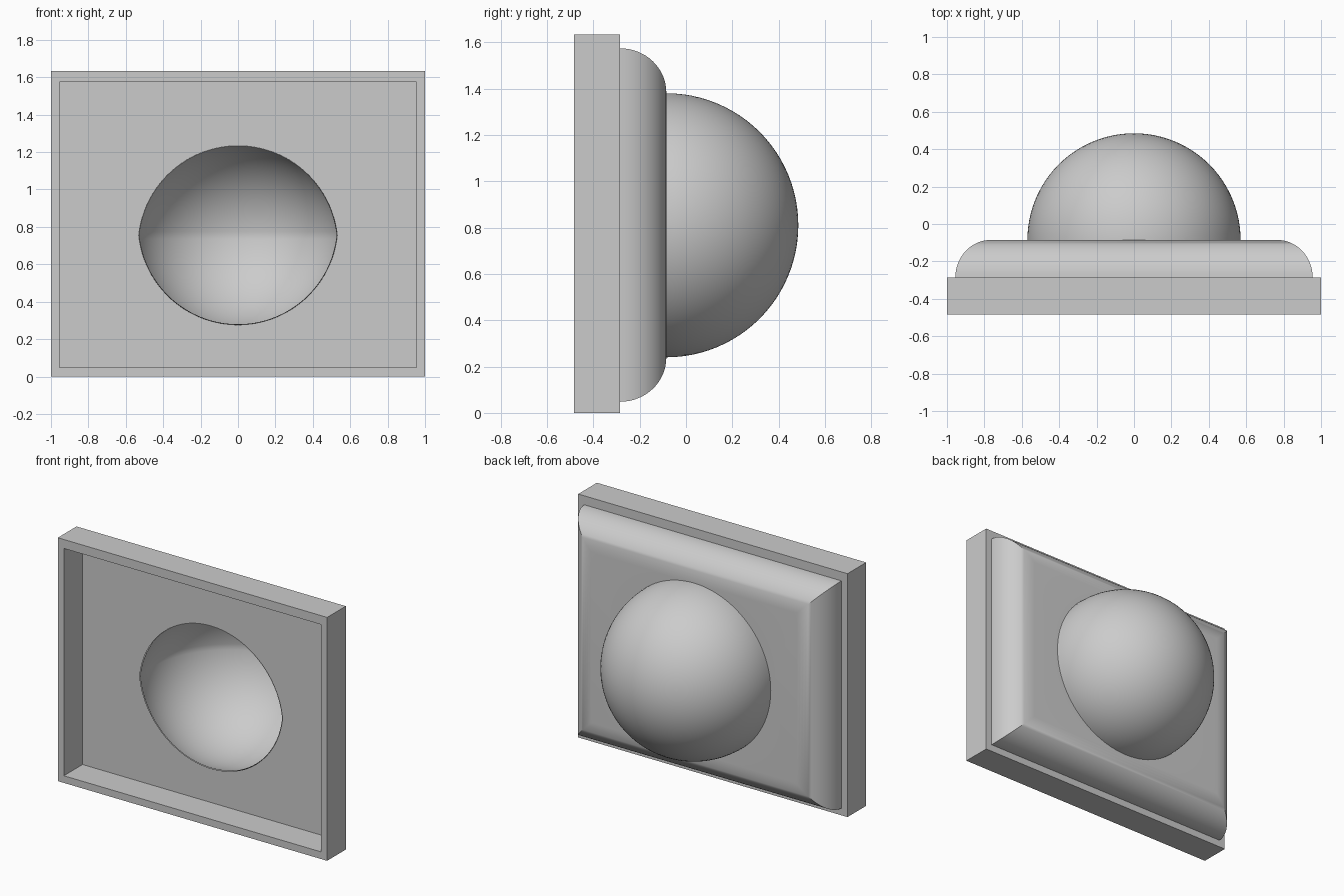
import bpy, bmesh, math
from mathutils import Vector

if "Cube" in bpy.data.objects:
    bpy.data.objects.remove(bpy.data.objects["Cube"])

Y_FRONT, Y_FLOOR, Y_BACK = -0.483, -0.285, -0.085
R, ZA, ZB = 0.57, 0.81, 0.70          # dome radius, dome centre, lowered liner centre
OUTER = (-1, 1, 0, 1.634)             # x0, x1, z0, z1
INNER = (-0.955, 0.955, 0.048, 1.574)

grey = bpy.data.materials.new("light_grey")
grey.diffuse_color = (0.6, 0.6, 0.6, 1)
grey.use_nodes = True
grey.node_tree.nodes["Principled BSDF"].inputs["Base Color"].default_value = grey.diffuse_color


def finish(bm, name):
    me = bpy.data.meshes.new(name)
    bm.to_mesh(me)
    bm.free()
    ob = bpy.data.objects.new(name, me)
    bpy.context.collection.objects.link(ob)
    me.materials.append(grey)
    bpy.ops.object.select_all(action='DESELECT')
    ob.select_set(True)
    bpy.context.view_layer.objects.active = ob
    bpy.ops.object.shade_smooth_by_angle(angle=math.radians(30))
    return ob


def rect(b, y, inset=0.0):
    x0, x1, z0, z1 = b[0] + inset, b[1] - inset, b[2] + inset, b[3] - inset
    return [(x0, y, z0), (x1, y, z0), (x1, y, z1), (x0, y, z1)]


def skin(bm, rings, closed=False):
    vs = [[bm.verts.new(p) for p in r] for r in rings]
    pairs = list(zip(vs, vs[1:])) + ([(vs[-1], vs[0])] if closed else [])
    for a, b in pairs:
        n = len(a)
        for i in range(n):
            j = (i + 1) % n
            bm.faces.new((a[i], a[j], b[j], b[i]))


def sheet(bm, *loops):
    # flat sheet between an outer outline and a hole
    edges = []
    for loop in loops:
        v = [bm.verts.new(p) for p in loop]
        edges += [bm.edges.new((v[i], v[(i + 1) % len(v)])) for i in range(len(v))]
    bmesh.ops.triangle_fill(bm, use_beauty=True, edges=edges, normal=(0, 1, 0))


def arc(r, z, a0, a1, y, n=48):
    return [(r * math.cos(a0 + (a1 - a0) * i / n), y, z + r * math.sin(a0 + (a1 - a0) * i / n))
            for i in range(n)]


def sphere_part(bm, r, z, cuts):
    # sphere trimmed by planes, keeping the side each normal points to
    bmesh.ops.create_uvsphere(bm, u_segments=96, v_segments=48, radius=r)
    bmesh.ops.translate(bm, verts=bm.verts, vec=(0, Y_BACK, z))
    for co, no in cuts:
        bmesh.ops.bisect_plane(bm, geom=bm.verts[:] + bm.edges[:] + bm.faces[:],
                               plane_co=co, plane_no=no, clear_inner=True)


# Rectangular frame
bm = bmesh.new()
skin(bm, [rect(OUTER, Y_FRONT), rect(OUTER, Y_FLOOR),
          rect(INNER, Y_FLOOR), rect(INNER, Y_FRONT)], closed=True)
bmesh.ops.recalc_face_normals(bm, faces=bm.faces)
finish(bm, "frame")

# Cushioned back panel: rounded mitred sides, recess floor with lens hole, back with round hole
bm = bmesh.new()
b = 0.19
rings = []
for i in range(17):
    a = math.pi / 2 * i / 16
    rings.append(rect(INNER, Y_FLOOR + (Y_BACK - Y_FLOOR) * math.sin(a), b * (1 - math.cos(a))))
skin(bm, rings)
rs = math.sqrt(R * R - (Y_BACK - Y_FLOOR) ** 2)
t = math.asin((ZA - ZB) / 2 / rs)
lens = (arc(rs, ZB, t, math.pi - t, Y_FLOOR) +
        arc(rs, ZA, math.pi + t, 2 * math.pi - t, Y_FLOOR))
sheet(bm, rect(INNER, Y_FLOOR), lens)
sheet(bm, rect(INNER, Y_BACK, b), arc(R, ZA, 0, 2 * math.pi, Y_BACK, 96))
bmesh.ops.remove_doubles(bm, verts=bm.verts, dist=1e-5)
bm.normal_update()
mid = Vector((0, -0.2, ZA))
for f in bm.faces:
    if f.normal.dot(f.calc_center_median() - mid) < 0:
        f.normal_flip()
finish(bm, "back_panel")

# Outer dome
bm = bmesh.new()
sphere_part(bm, R, ZA, [((0, Y_BACK, 0), (0, 1, 0))])
finish(bm, "dome")

# Hollow inside: lower bowl follows the dome, upper bowl sits lower
zm = (ZA + ZB) / 2
bm = bmesh.new()
floor_cut = ((0, Y_FLOOR, 0), (0, 1, 0))
sphere_part(bm, R - 0.003, ZA, [floor_cut, ((0, 0, zm), (0, 0, -1))])
upper = bmesh.new()
sphere_part(upper, R - 0.003, ZB, [floor_cut, ((0, 0, zm), (0, 0, 1))])
tmp = bpy.data.meshes.new("upper_bowl")
upper.to_mesh(tmp)
upper.free()
bm.from_mesh(tmp)
bpy.data.meshes.remove(tmp)
bmesh.ops.remove_doubles(bm, verts=bm.verts, dist=1e-4)
bmesh.ops.reverse_faces(bm, faces=bm.faces)
finish(bm, "dome_lining")
